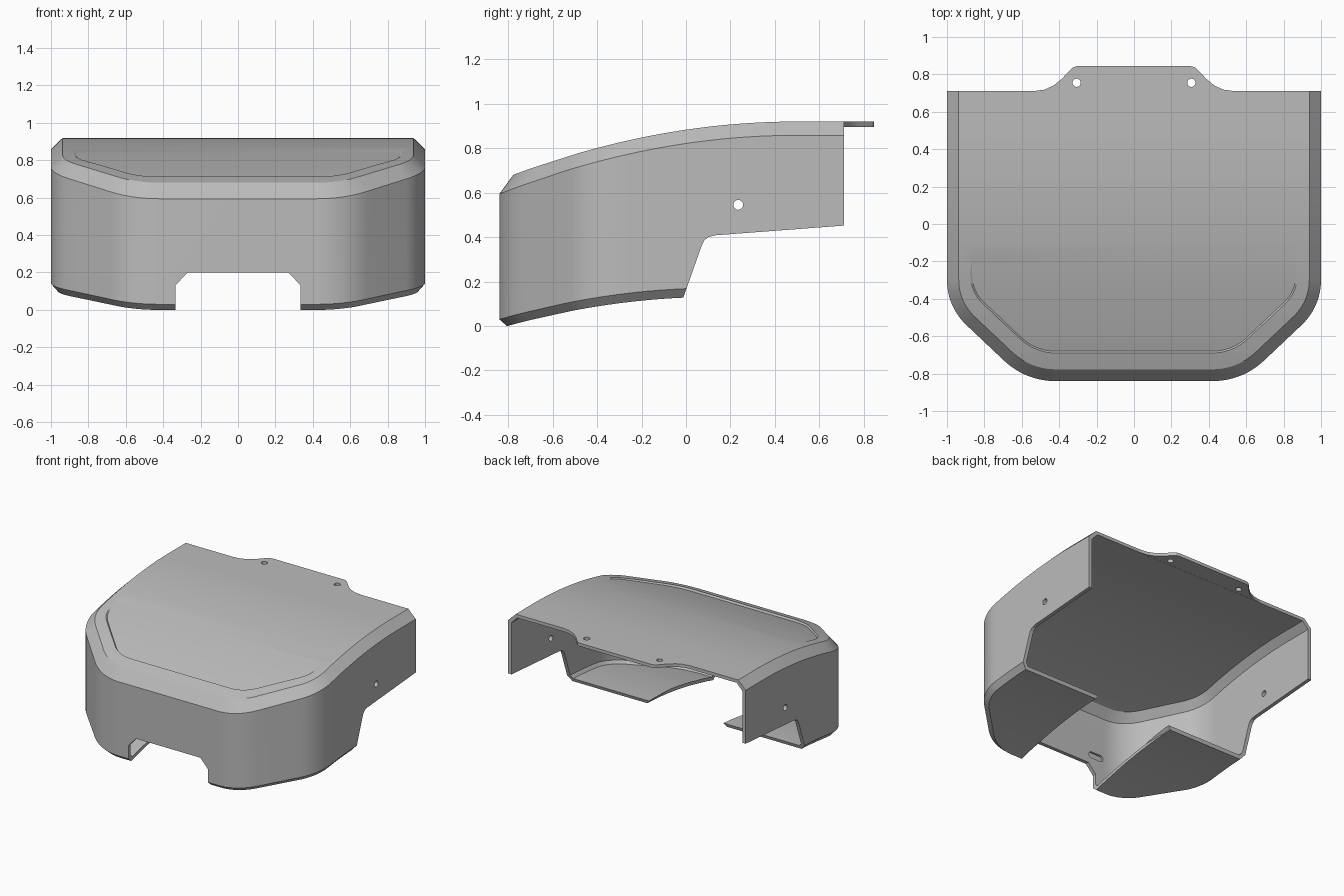
import bpy, bmesh, math

if "Cube" in bpy.data.objects:
    bpy.data.objects.remove(bpy.data.objects["Cube"])

grey = bpy.data.materials.new("satin_grey")
grey.use_nodes = True
grey.diffuse_color = (0.5, 0.5, 0.5, 1)
grey.node_tree.nodes["Principled BSDF"].inputs["Base Color"].default_value = (0.5, 0.5, 0.5, 1)

BACK, FRONT = 0.71, -0.84


def top_z(y):
    return 0.92 - max(0, 0.5 - y) ** 2 / 6.8


def base_z(y):
    return 0.131 - (y - 0.14) ** 2 / 6.8


def make(name, bm):
    bmesh.ops.recalc_face_normals(bm, faces=bm.faces)
    mesh = bpy.data.meshes.new(name)
    bm.to_mesh(mesh)
    bm.free()
    mesh.materials.append(grey)
    obj = bpy.data.objects.new(name, mesh)
    bpy.context.collection.objects.link(obj)
    return obj


def half_outline(inset, back, shift=0):
    """Left half of the plan, from the back edge to the front edge."""
    pts = [(1 - inset, back + (-0.3 + shift - back) * i / 24) for i in range(24)]
    for cx, cy, r, a0, a1 in ((0.67, -0.3, 0.33, 0, 47), (0.42, -0.44, 0.4, 47, 90)):
        for i in range(13):
            a = math.radians(a0 + (a1 - a0) * i / 12)
            pts.append((cx + (r - inset) * math.cos(a), cy + shift - (r - inset) * math.sin(a)))
    return pts


def loft(name, levels, back, shift=0):
    """Closed solid through plan outlines, each given as (inset, height rule)."""
    bm = bmesh.new()
    rings = []
    for inset, height in levels:
        half = half_outline(inset, back, shift)
        full = half + [(-x, y) for x, y in reversed(half)]
        rings.append([bm.verts.new((x, y, height(y))) for x, y in full])
    n = len(rings[0])
    for a, b in zip(rings, rings[1:]):
        for i in range(n):
            j = (i + 1) % n
            bm.faces.new((a[i], a[j], b[j], b[i]))
    for ring in (rings[0], rings[-1]):
        for i in range(n // 2 - 1):
            bm.faces.new((ring[i], ring[i + 1], ring[n - 2 - i], ring[n - 1 - i]))
    return make(name, bm)


def prism(name, pts, axis, lo, hi):
    """Polygon extruded along one axis."""
    def place(p, d):
        return {"x": (d, *p), "y": (p[0], d, p[1]), "z": (*p, d)}[axis]
    bm = bmesh.new()
    a = [bm.verts.new(place(p, lo)) for p in pts]
    b = [bm.verts.new(place(p, hi)) for p in pts]
    bm.faces.new(a)
    bm.faces.new(b)
    for i in range(len(pts)):
        j = (i + 1) % len(pts)
        bm.faces.new((a[i], a[j], b[j], b[i]))
    return make(name, bm)


def slot(cx, cy, r, half_length=0):
    """Circle, or a slot when given a half length."""
    pts = []
    for i in range(32):
        a = math.tau * (i + 0.5) / 32
        side = half_length if math.cos(a) > 0 else -half_length
        pts.append((cx + side + r * math.cos(a), cy + r * math.sin(a)))
    return pts


def mirrored(pts):
    return pts + [(-x, y) for x, y in reversed(pts)]


def cut(target, cutter):
    cutter.hide_render = True
    mod = target.modifiers.new("cut", "BOOLEAN")
    mod.operation = "DIFFERENCE"
    mod.solver = "EXACT"
    mod.object = cutter
    bpy.ops.object.select_all(action="DESELECT")
    bpy.context.view_layer.objects.active = target
    target.select_set(True)
    bpy.ops.object.modifier_apply(modifier=mod.name)
    bpy.data.objects.remove(cutter)


def smooth(obj):
    bpy.ops.object.select_all(action="DESELECT")
    bpy.context.view_layer.objects.active = obj
    obj.select_set(True)
    bpy.ops.object.shade_smooth_by_angle(angle=math.radians(20))


# Chamfered outer body
shell = loft("cover_shell", [
    (0.035, base_z),
    (0, lambda y: base_z(y) + 0.04),
    (0, lambda y: top_z(y) - 0.062),
    (0.063, top_z)], BACK)

# Hollow interior, open at the back
cut(shell, loft("cavity", [
    (0.048, lambda y: base_z(y) + 0.025),
    (0.028, lambda y: base_z(y) + 0.048),
    (0.028, lambda y: top_z(y) - 0.075),
    (0.077, lambda y: top_z(y) - 0.025)], 0.9))

# Shallow top panel that deepens toward the front
def panel_floor(y):
    return top_z(y) - 0.017 * (-0.12 - y) / 0.57


cut(shell, loft("panel_recess", [
    (0.135, panel_floor),
    (0.125, lambda y: top_z(y) + 0.001),
    (0.125, lambda y: top_z(y) + 0.1)], -0.1, 0.025))

# Open rear underside with slanted, rounded step
cut(shell, prism("rear_opening", [
    (-0.1, -0.1), (-0.015, 0.12), (0.07, 0.36), (0.082, 0.385), (0.1, 0.4),
    (0.13, 0.408), (0.95, 0.47), (0.95, -0.1)], "x", -2, 2))

# Front notch, running through the floor
cut(shell, prism("front_notch", mirrored([
    (0.335, -0.2), (0.335, 0.13), (0.27, 0.2)]), "y", -1, 0.3))

# Side screw holes
cut(shell, prism("side_holes", slot(0.235, 0.545, 0.022), "x", -2, 2))

# Small slot pockets inside the front wall
for s in (-1, 1):
    cut(shell, prism("slot_pocket", slot(s * 0.34, 0.27, 0.024, 0.04), "y", FRONT + 0.012, -0.78))

# Rear mounting tab with two holes
tab = prism("rear_tab", mirrored([
    (0.54, BACK), (0.48, 0.718), (0.43, 0.74), (0.385, 0.777), (0.345, 0.82),
    (0.325, 0.838), (0.3, 0.845)]), "z", 0.896, 0.92)
for s in (-1, 1):
    cut(tab, prism("tab_hole", slot(s * 0.307, 0.755, 0.022), "z", 0.8, 1))

smooth(shell)
smooth(tab)
